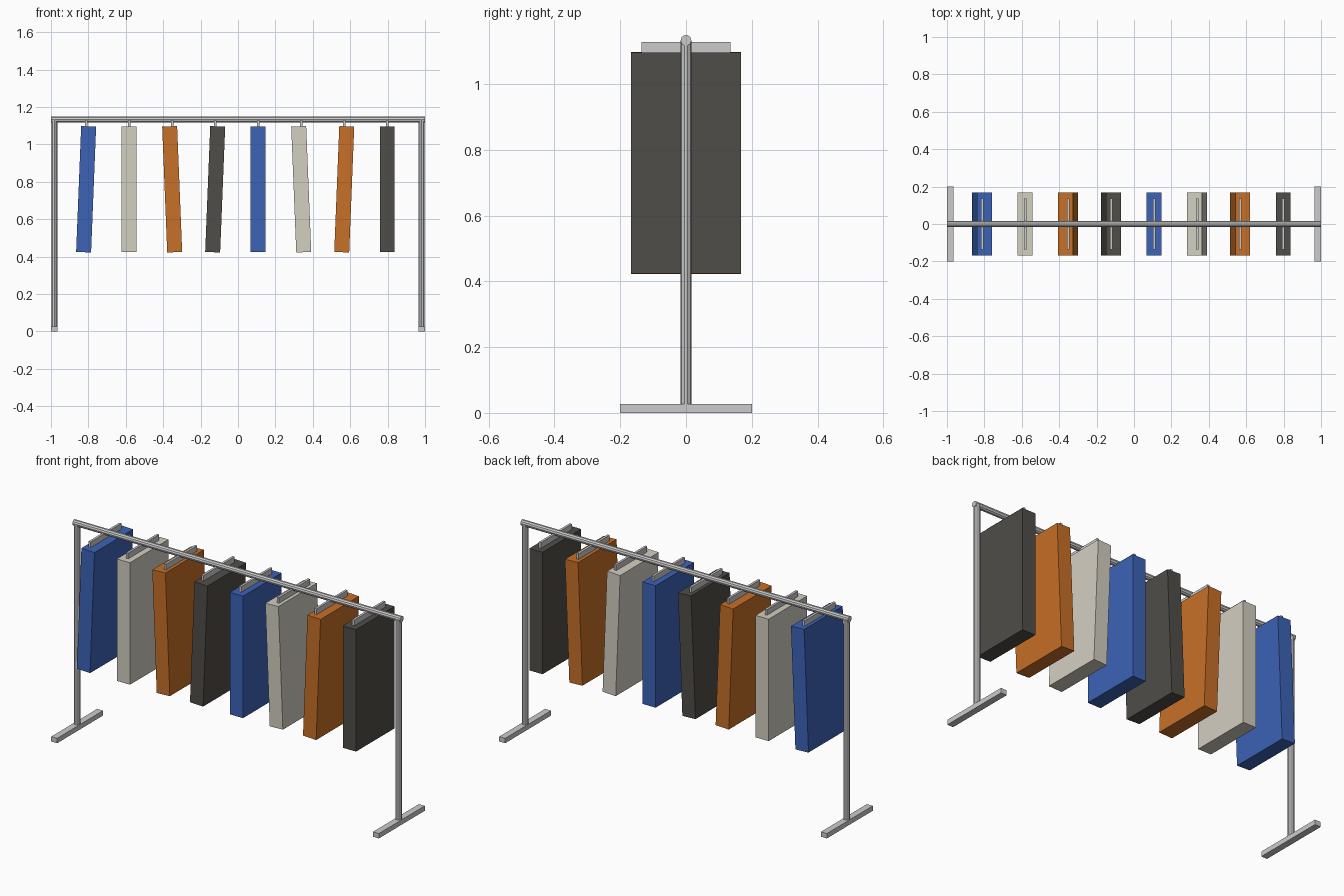
import bpy, math

if "Cube" in bpy.data.objects:
    bpy.data.objects.remove(bpy.data.objects["Cube"])

def material(name, rgb):
    m = bpy.data.materials.new(name)
    m.diffuse_color = (*rgb, 1)
    m.use_nodes = True
    m.node_tree.nodes["Principled BSDF"].inputs["Base Color"].default_value = m.diffuse_color
    return m

def box(name, loc, size, mat=None, tilt=0):
    bpy.ops.mesh.primitive_cube_add(size=1, location=loc)
    o = bpy.context.object
    o.name = name
    o.scale = size
    bpy.ops.object.transform_apply(location=False, rotation=False, scale=True)
    o.rotation_euler.y = tilt
    if mat:
        o.data.materials.append(mat)
    return o

def tube(name, loc, length, radius, rot=(0, 0, 0)):
    bpy.ops.mesh.primitive_cylinder_add(vertices=10, radius=radius, depth=length,
                                        location=loc, rotation=rot)
    bpy.context.object.name = name

R = 0.0165          # tube radius
RAIL_Z = 1.133

# Frame: top rail, two posts, two feet
tube("top_rail", (0, 0, RAIL_Z), 2.0, R, (0, math.pi / 2, 0))
for side, label in ((-1, "left"), (1, "right")):
    tube(f"{label}_post", (side * 0.982, 0, RAIL_Z / 2 + 0.005), RAIL_Z - 0.01, R)
    box(f"{label}_foot", (side * 0.982, 0, 0.0135), (0.036, 0.4, 0.027))

# Garments on hangers, slightly swinging
mats = [material("blue_cloth", (0.045, 0.125, 0.47)),
        material("cream_cloth", (0.65, 0.62, 0.53)),
        material("orange_cloth", (0.57, 0.16, 0.02)),
        material("charcoal_cloth", (0.08, 0.075, 0.065))]
tilts = (1, 0, -1, 1, 0, -1, 1, 0)
for i, t in enumerate(tilts):
    x = -0.812 + 0.23 * i
    box(f"hanger_{i + 1}", (x, 0, 1.111), (0.013, 0.27, 0.034))
    box(f"garment_{i + 1}", (x, 0, 0.76), (0.08, 0.336, 0.673), mats[i % 4], 0.04 * t)
